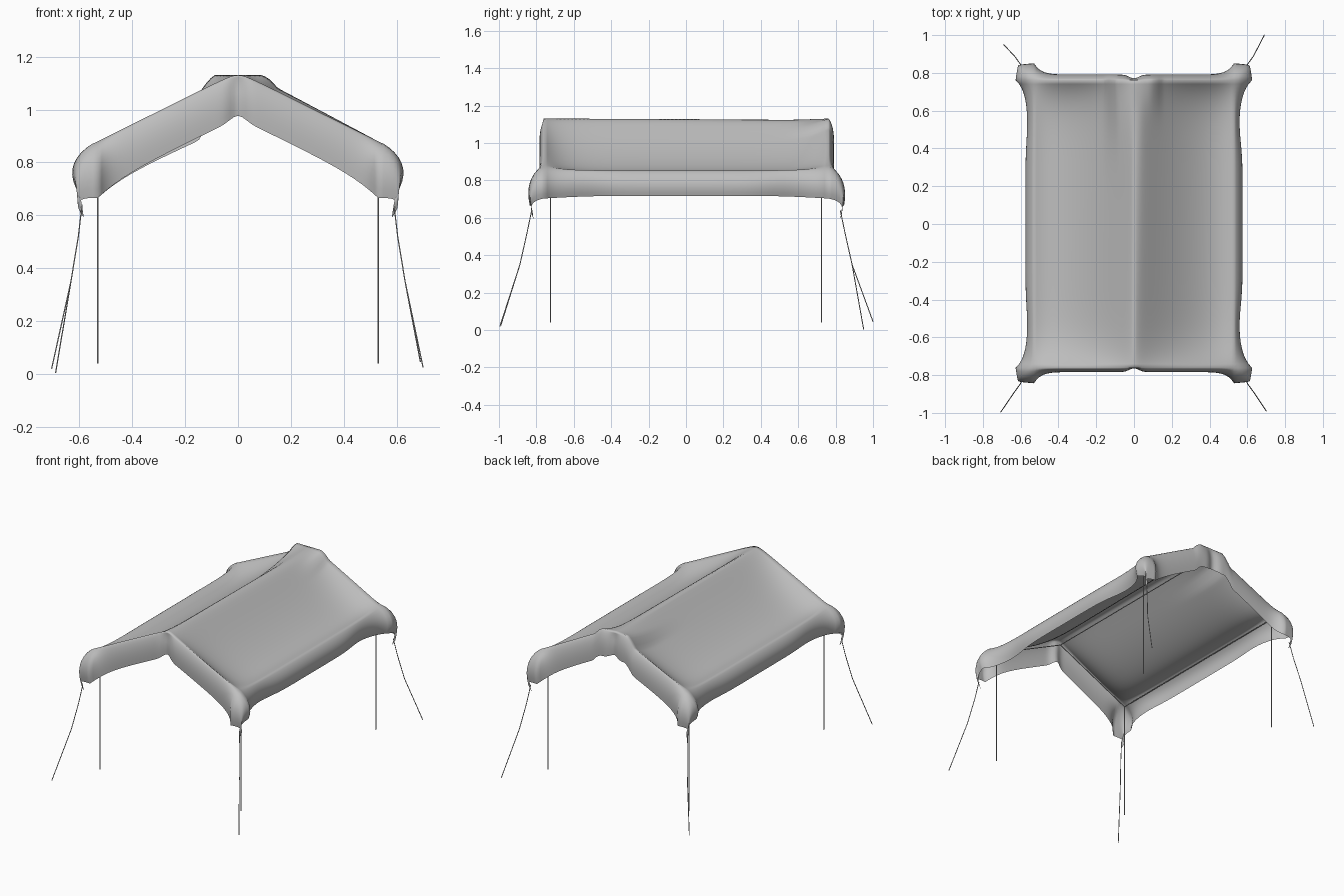
import bpy
import bmesh
from math import sin, pi, exp, sqrt, copysign

if "Cube" in bpy.data.objects:
    bpy.data.objects.remove(bpy.data.objects["Cube"], do_unlink=True)

# One grey for the cloth, frame and ropes
grey = bpy.data.materials.new("plain grey")
grey.use_nodes = True
grey.diffuse_color = (0.52, 0.52, 0.52, 1)
bsdf = grey.node_tree.nodes["Principled BSDF"]
bsdf.inputs["Base Color"].default_value = grey.diffuse_color
bsdf.inputs["Roughness"].default_value = 0.8

HALF_X, HALF_Y = 0.53, 0.762    # supported area of the roof
POLE_X, POLE_Y = 0.53, 0.725    # frame corners
RIDGE_Z, SLOPE = 1.13, 0.5
ROOF_CELLS, HEM_CELLS = 36, 9


def split(i, half):
    """Grid index -> signed position on the roof and hem fraction 0..1."""
    t = i / ROOF_CELLS
    return max(-1, min(1, t)) * half, max(0, abs(i) - ROOF_CELLS) / HEM_CELLS


def cloth_point(i, j):
    p, h = split(i, HALF_X)
    q, g = split(j, HALF_Y)
    t, s = abs(p) / HALF_X, abs(q) / HALF_Y
    # roof slope from a slightly wandering ridge
    shifted = p - 0.018 * (1 + q / HALF_Y) * (1 - t)
    soft = sqrt(shifted ** 2 + 0.0009) - 0.03
    z = RIDGE_Z - SLOPE * soft
    # cloth sags between the frame bars, with a dip along the eaves
    sag = 0.07 * sin(pi * t) + 0.022 * sin(pi * t ** 3) + 0.026 * t * t
    z -= sag * (1 - s ** 8)
    # cloth stretched flat beside the ridge at the back
    width = 0.28 if p < 0 else 0.14
    back = exp(-((q - HALF_Y) / width) ** 2)
    z += SLOPE * soft * back * max(0, min(1, (0.15 - abs(p)) / 0.06))
    # hems hang down and roll under, longest at the corners
    reach = (h ** 3 + g ** 3) ** (1 / 3)
    length = 0.136 + 0.038 * g + 0.04 * (s * t) ** 6
    length -= 0.02 * g * exp(-(p / 0.04) ** 2)
    z -= length * reach ** 1.3
    # hems bulge outward and flare into a pouch at each corner
    x = abs(p) + 0.045 * sin(2.3 * h) + 0.055 * sin(1.9 * h) * s ** 14
    pinch = 0.026 if p > 0 else 0.015
    x -= pinch * h * exp(-((s - 0.72) / 0.2) ** 2)
    y = abs(q) + 0.022 * sin(2.3 * g) + 0.06 * sin(1.9 * g) * t ** 14
    y += 0.01 * g if q > 0 else 0
    y -= 0.02 * sin(pi * min(g, 0.5)) * exp(-(p / 0.035) ** 2)
    # corner tips gather toward the ropes
    x -= 0.03 * h * g
    y -= 0.02 * h * g
    return copysign(x, i) if i else 0, copysign(y, j) if j else 0, z


# Canopy cloth
bm = bmesh.new()
span = range(-ROOF_CELLS - HEM_CELLS, ROOF_CELLS + HEM_CELLS + 1)
rows = [[bm.verts.new(cloth_point(i, j)) for i in span] for j in span]
for a, b in zip(rows, rows[1:]):
    for k in range(len(a) - 1):
        bm.faces.new((a[k], a[k + 1], b[k + 1], b[k])).smooth = True
mesh = bpy.data.meshes.new("canopy_cloth")
bm.to_mesh(mesh)
bm.free()
mesh.materials.append(grey)
canopy = bpy.data.objects.new("canopy_cloth", mesh)
bpy.context.collection.objects.link(canopy)


def rod(name, points, radius):
    """Thin round bar or rope through the points."""
    curve = bpy.data.curves.new(name, "CURVE")
    curve.dimensions = "3D"
    curve.bevel_depth = radius
    curve.bevel_resolution = 1
    curve.use_fill_caps = True
    spline = curve.splines.new("POLY")
    spline.points.add(len(points) - 1)
    for point, co in zip(spline.points, points):
        point.co = (*co, 1)
    curve.materials.append(grey)
    obj = bpy.data.objects.new(name, curve)
    bpy.context.collection.objects.link(obj)
    bpy.ops.object.select_all(action="DESELECT")
    obj.select_set(True)
    bpy.context.view_layer.objects.active = obj
    bpy.ops.object.convert(target="MESH")


# Frame: poles, rafters, eave bars and ridge bar
EAVE_Z, TOP_Z, BAR = 0.83, 1.085, 0.003
for sy, end in ((-1, "front"), (1, "back")):
    y = sy * POLE_Y
    for sx, side in ((-1, "right"), (1, "left")):
        corner = (sx * POLE_X, y, EAVE_Z)
        rod(f"{end}_{side}_pole", [(sx * POLE_X, y, 0.04), corner], BAR)
        rod(f"{end}_{side}_rafter", [corner, (0, y, TOP_Z)], BAR)
for sx, side in ((-1, "right"), (1, "left")):
    x = sx * POLE_X
    rod(f"{side}_eave_bar", [(x, -POLE_Y, EAVE_Z), (x, POLE_Y, EAVE_Z)], BAR)
rod("ridge_bar", [(0, -POLE_Y, TOP_Z), (0, POLE_Y, TOP_Z)], BAR)

# Guy ropes from the cloth tips to the ground
ropes = {
    "front_right": (-1, -1, (0.705, 0.995, 0.02)),
    "front_left": (1, -1, (0.7, 0.99, 0.025)),
    "back_right": (-1, 1, (0.69, 0.95, 0.003)),
    "back_left": (1, 1, (0.69, 1.0, 0.045)),
}
for name, (sx, sy, foot) in ropes.items():
    path = [(0.59, 0.825, 0.64), (0.604, 0.85, 0.52), (0.632, 0.888, 0.35), foot]
    rod(f"{name}_rope", [(sx * x, sy * y, z) for x, y, z in path], 0.0025)
